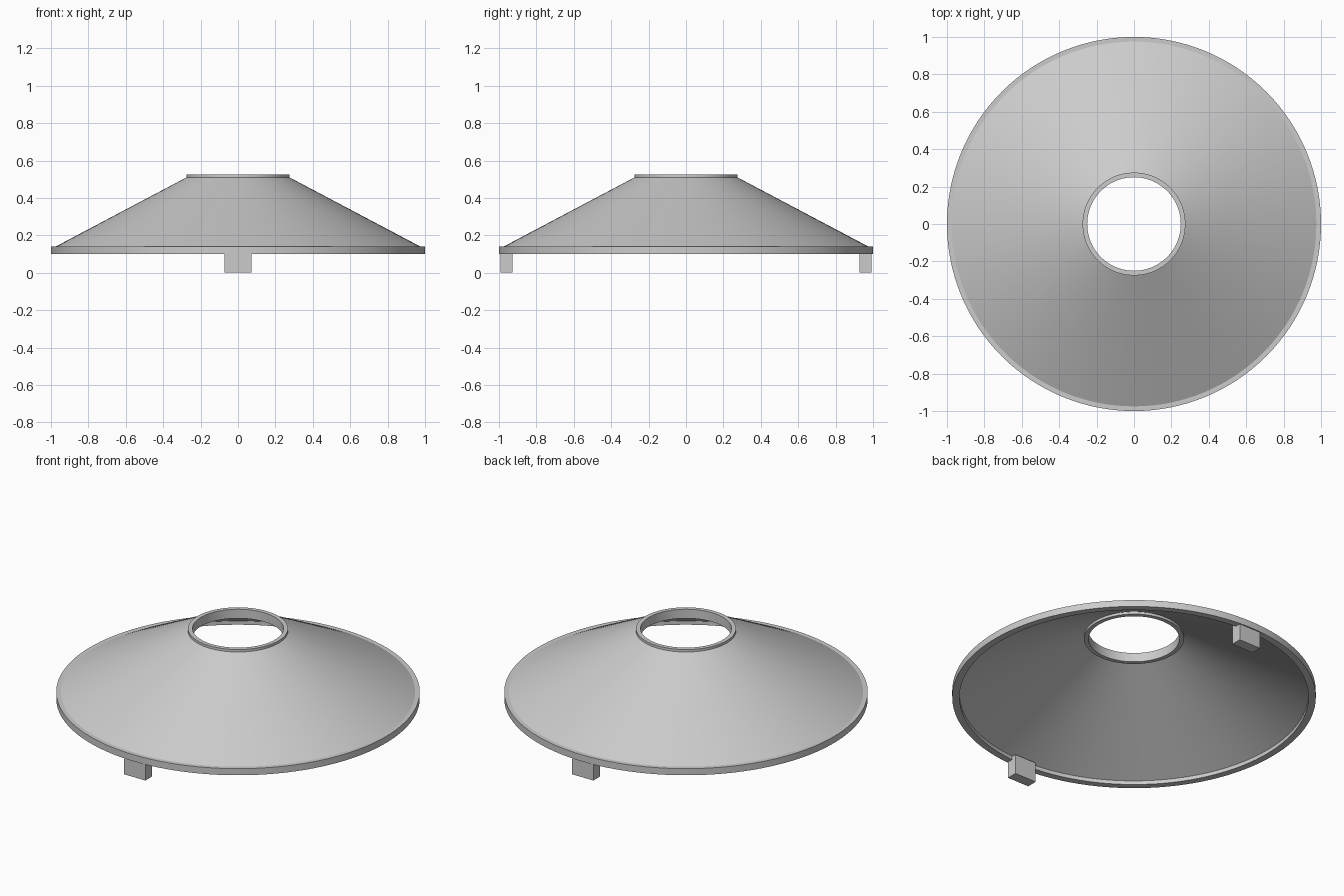
import bpy, bmesh, math

if "Cube" in bpy.data.objects:
    bpy.data.objects.remove(bpy.data.objects["Cube"], do_unlink=True)

SIDES = 128

grey = bpy.data.materials.new("light_grey")
grey.use_nodes = True
colour = (0.6, 0.6, 0.6, 1)
grey.diffuse_color = colour
grey.node_tree.nodes["Principled BSDF"].inputs["Base Color"].default_value = colour


def add_object(name, bm):
    bmesh.ops.recalc_face_normals(bm, faces=bm.faces)
    mesh = bpy.data.meshes.new(name)
    bm.to_mesh(mesh)
    bm.free()
    mesh.materials.append(grey)
    obj = bpy.data.objects.new(name, mesh)
    bpy.context.collection.objects.link(obj)
    return obj


def lathe(name, profile):
    """Revolve a closed (radius, height) profile around z."""
    bm = bmesh.new()
    rings = []
    for i in range(SIDES):
        a = 2 * math.pi * i / SIDES
        rings.append([bm.verts.new((r * math.cos(a), r * math.sin(a), z)) for r, z in profile])
    n = len(profile)
    for i in range(SIDES):
        here, after = rings[i], rings[(i + 1) % SIDES]
        for j in range(n):
            k = (j + 1) % n
            bm.faces.new((here[j], after[j], after[k], here[k]))
    obj = add_object(name, bm)
    bpy.ops.object.select_all(action='DESELECT')
    obj.select_set(True)
    bpy.context.view_layer.objects.active = obj
    bpy.ops.object.shade_smooth_by_angle(angle=math.radians(20))


# Hollow cone with outer rim and short collar around the top opening
lathe("conical_shade", [
    (0.96, 0.10), (1.0, 0.10), (1.0, 0.14), (0.975, 0.14),
    (0.275, 0.51), (0.275, 0.525), (0.25, 0.525), (0.25, 0.47),
    (0.275, 0.47), (0.275, 0.485), (0.96, 0.123),
])

# Locating tabs under the rim, front and back
for name, side in (("front_tab", -1), ("back_tab", 1)):
    bm = bmesh.new()
    bmesh.ops.create_cube(bm, size=1)
    bmesh.ops.scale(bm, vec=(0.145, 0.064, 0.12), verts=bm.verts)
    bmesh.ops.translate(bm, vec=(0, side * 0.96, 0.06), verts=bm.verts)
    add_object(name, bm)
